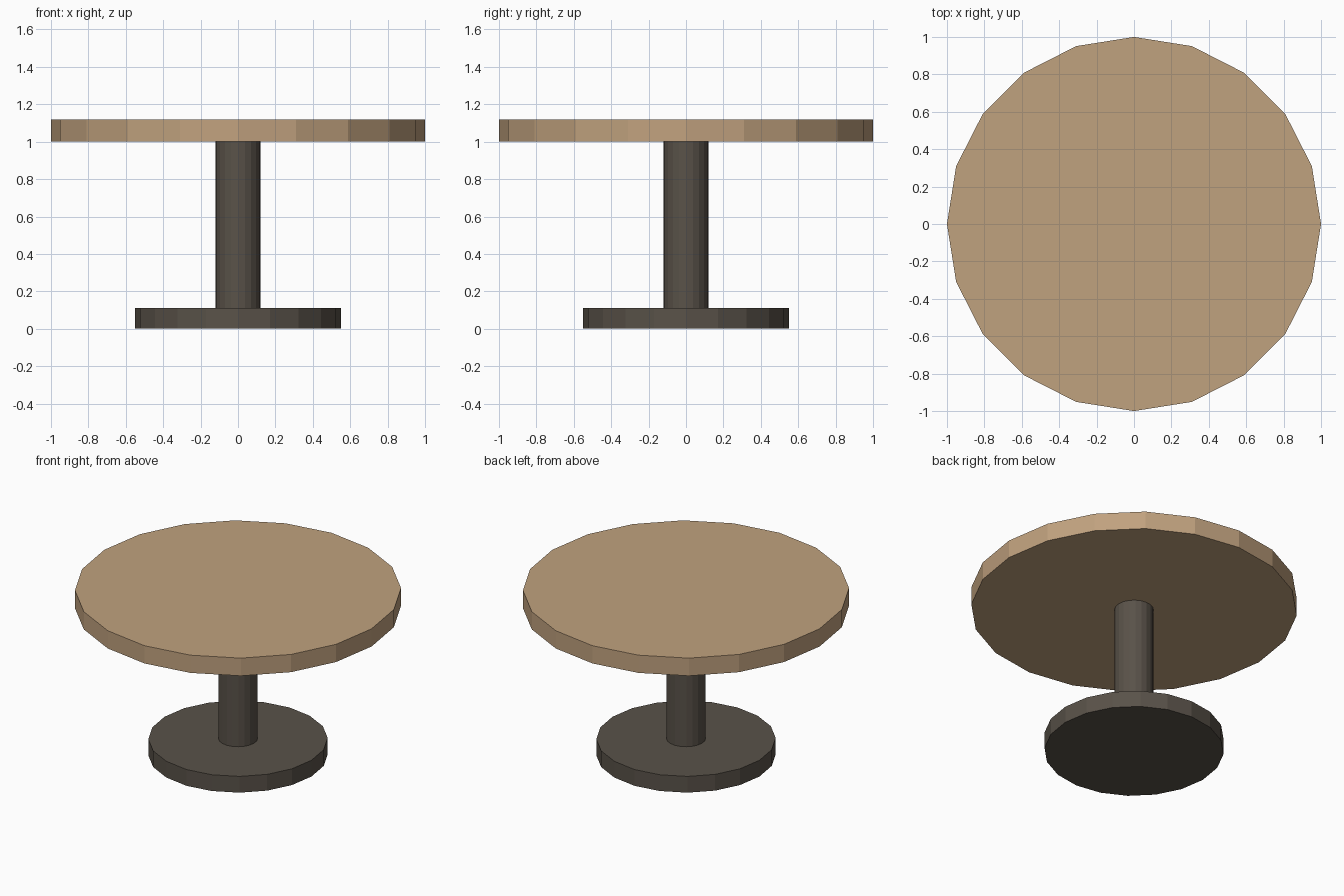
import bpy

cube = bpy.data.objects.get("Cube")
if cube:
    bpy.data.objects.remove(cube, do_unlink=True)

SIDES = 20


def make_material(name, rgb):
    mat = bpy.data.materials.new(name)
    mat.use_nodes = True
    colour = (*rgb, 1.0)
    mat.diffuse_color = colour
    mat.node_tree.nodes["Principled BSDF"].inputs["Base Color"].default_value = colour
    return mat


def make_disc(name, radius, bottom, top, mat):
    """Flat-shaded upright prism between two heights."""
    bpy.ops.mesh.primitive_cylinder_add(
        vertices=SIDES, radius=radius, depth=top - bottom,
        location=(0, 0, (bottom + top) / 2))
    obj = bpy.context.object
    obj.name = name
    obj.data.name = name
    obj.data.materials.append(mat)
    return obj


wood = make_material("light wood", (0.53, 0.36, 0.21))
metal = make_material("dark metal", (0.10, 0.084, 0.066))

# Foot, column and round top, stacked from the floor up
make_disc("base", 0.55, 0.0, 0.11, metal)
make_disc("column", 0.12, 0.11, 1.0, metal)
make_disc("table_top", 1.0, 1.0, 1.12, wood)
